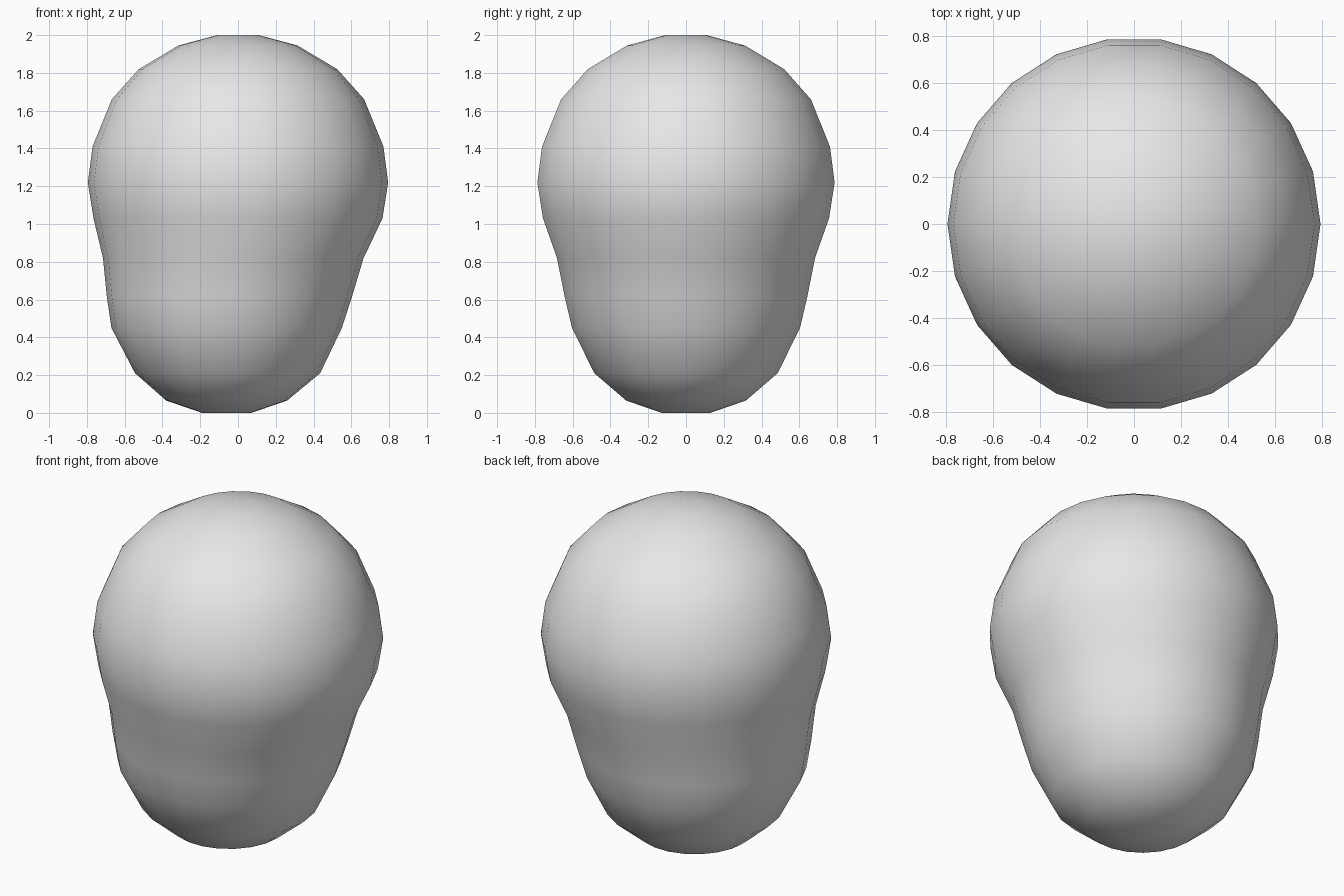
import bpy, bmesh, math

if "Cube" in bpy.data.objects:
    bpy.data.objects.remove(bpy.data.objects["Cube"])

SIDES = 22  # puts a corner on the x axis and a flat on the y axis

# Rings from bottom to top: height, radius, sideways shift
RINGS = [
    (0.00, 0.13, -0.06), (0.065, 0.32, -0.06), (0.21, 0.49, -0.055),
    (0.45, 0.61, -0.06), (0.62, 0.65, -0.045), (0.82, 0.69, -0.025),
    (1.03, 0.765, 0.0), (1.22, 0.795, 0.0), (1.41, 0.77, 0.0),
    (1.66, 0.668, 0.0), (1.82, 0.525, 0.0), (1.945, 0.315, 0.0),
    (2.00, 0.11, 0.0),
]

# Rounded body: a large upper ball blending into a smaller, shifted lower ball
bm = bmesh.new()
loops = []
for z, r, shift in RINGS:
    angles = [2 * math.pi * i / SIDES for i in range(SIDES)]
    loops.append([bm.verts.new((shift + r * math.cos(a), r * math.sin(a), z))
                  for a in angles])

for low, high in zip(loops, loops[1:]):
    for i in range(SIDES):
        j = (i + 1) % SIDES
        bm.faces.new((low[i], low[j], high[j], high[i]))

# Small flat end caps
bm.faces.new(loops[0][::-1])
bm.faces.new(loops[-1])
for face in bm.faces:
    face.smooth = True

mesh = bpy.data.meshes.new("rounded_body")
bm.to_mesh(mesh)
bm.free()

# Single plain grey
grey = bpy.data.materials.new("light_grey")
grey.diffuse_color = (0.8, 0.8, 0.8, 1.0)
grey.use_nodes = True
grey.node_tree.nodes["Principled BSDF"].inputs["Base Color"].default_value = grey.diffuse_color
mesh.materials.append(grey)

body = bpy.data.objects.new("rounded_body", mesh)
bpy.context.collection.objects.link(body)
